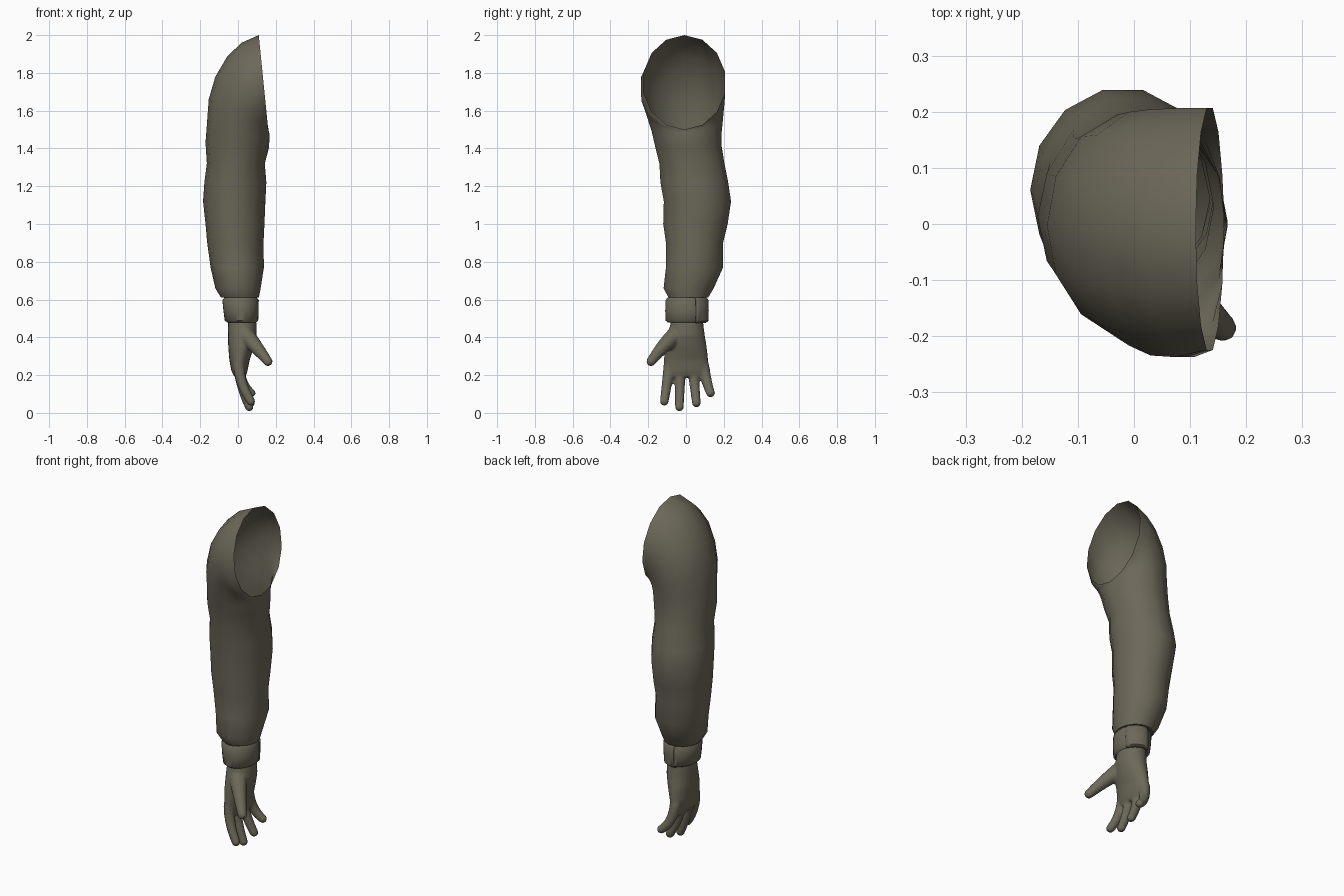
import bpy, bmesh, math
from mathutils import Vector

cube = bpy.data.objects.get("Cube")
if cube:
    bpy.data.objects.remove(cube, do_unlink=True)

olive = bpy.data.materials.new("olive_grey")
olive.use_nodes = True
colour = (0.15, 0.14, 0.10, 1)
olive.diffuse_color = colour
bsdf = olive.node_tree.nodes["Principled BSDF"]
bsdf.inputs["Base Color"].default_value = colour
bsdf.inputs["Roughness"].default_value = 0.8


def finish(name, bm, angle=50):
    """Turn a bmesh into a smooth-shaded object."""
    mesh = bpy.data.meshes.new(name)
    bm.to_mesh(mesh)
    bm.free()
    mesh.materials.append(olive)
    obj = bpy.data.objects.new(name, mesh)
    bpy.context.collection.objects.link(obj)
    bpy.ops.object.select_all(action="DESELECT")
    obj.select_set(True)
    bpy.context.view_layer.objects.active = obj
    bpy.ops.object.shade_smooth_by_angle(angle=math.radians(angle))
    return obj


def loft(bm, rings, sides, caps=False, start=0, end=360):
    """Skin ellipses given as (outer x, outer z, inner x, inner z, y min, y max)."""
    whole = end - start == 360
    count = sides if whole else sides + 1
    loops = []
    for xo, zo, xi, zi, y0, y1 in rings:
        loop = []
        for i in range(count):
            a = math.radians(start + (end - start) * i / sides)
            s, c = math.sin(a), (1 + math.cos(a)) / 2
            loop.append(bm.verts.new((xo + (xi - xo) * c,
                                      (y0 + y1) / 2 + s * (y1 - y0) / 2,
                                      zo + (zi - zo) * c)))
        loops.append(loop)
    for low, high in zip(loops, loops[1:]):
        for i in range(sides):
            j = (i + 1) % count
            bm.faces.new((low[i], low[j], high[j], high[i]))
    if caps:
        bm.faces.new(loops[0][::-1])
        bm.faces.new(loops[-1])


def level(z, x0, x1, y0, y1):
    return (x0, z, x1, z, y0, y1)


# Sleeve: level rings up to the upper arm, then rings fanning to the armhole
sleeve = [level(*r) for r in (
    (.615, -.06, .09, -.07, .09),
    (.61, -.09, .11, -.095, .12),
    (.66, -.12, .12, -.122, .15),
    (.77, -.145, .137, -.11, .2),
    (.9, -.163, .135, -.11, .2),
    (1, -.172, .14, -.125, .225),
    (1.12, -.185, .145, -.122, .243),
    (1.22, -.178, .15, -.14, .228),
    (1.32, -.165, .142, -.145, .208))]
sleeve += [
    (-.172, 1.43, .163, 1.4, -.168, .192),
    (-.163, 1.55, .167, 1.45, -.186, .194),
    (-.155, 1.66, .167, 1.475, -.205, .2),
    (-.12, 1.78, .165, 1.485, -.222, .205),
    (-.055, 1.89, .163, 1.492, -.24, .21),
    (.02, 1.96, .162, 1.496, -.243, .212),
    (.11, 2, .16, 1.5, -.23, .212)]
bm = bmesh.new()
loft(bm, sleeve, 14)
finish("sleeve", bm, 60)

# Wrist cuff with rounded rims, and its overlapping tab
bm = bmesh.new()
cuff = [level(*r) for r in (
    (.5, -.045, .085, -.08, .085),
    (.478, -.055, .095, -.095, .1),
    (.488, -.07, .107, -.108, .113),
    (.54, -.077, .109, -.11, .115),
    (.597, -.083, .11, -.108, .113),
    (.61, -.073, .1, -.098, .103),
    (.6, -.05, .08, -.08, .085))]
loft(bm, cuff, 32)
finish("wrist_cuff", bm)
bm = bmesh.new()
tab = [level(z, x0 - .003, x1 + .003, y0 - .003, y1 + .003)
       for _, z, x1, _, y0, y1 in cuff[1:6] for x0 in (-.078,)]
loft(bm, tab, 8, start=26, end=100)
tab_obj = finish("cuff_tab", bm)
thick = tab_obj.modifiers.new("thickness", "SOLIDIFY")
thick.thickness = 0.005
thick.offset = 0

# Hand: a lofted palm plus tapering digits, fused into one skin
bm = bmesh.new()
palm = [level(*r) for r in (
    (.54, -.05, .09, -.075, .085),
    (.47, -.053, .098, -.083, .092),
    (.41, -.053, .1, -.1, .1),
    (.35, -.052, .085, -.112, .11),
    (.28, -.046, .062, -.118, .118),
    (.22, -.035, .05, -.118, .122),
    (.19, -.018, .04, -.105, .115))]
loft(bm, palm, 20, caps=True)


def digit(base, mid, tip, r0, r1, steps=22):
    """Overlapping spheres along a bent path."""
    base, mid, tip = Vector(base), Vector(mid), Vector(tip)
    for i in range(steps + 1):
        t = i / steps
        p = base * (1 - t) ** 2 + mid * 2 * t * (1 - t) + tip * t * t
        ball = bmesh.ops.create_icosphere(bm, subdivisions=2,
                                          radius=r0 + (r1 - r0) * t)
        bmesh.ops.translate(bm, verts=ball["verts"], vec=p)


for y_base, y_tip, z_tip, x_tip in ((-.088, -.115, .061, .068),
                                    (-.03, -.035, .031, .06),
                                    (.035, .055, .052, .066),
                                    (.092, .13, .105, .07)):
    digit((.005, y_base, .25), (.01, (y_base + y_tip) / 2, .15),
          (x_tip, y_tip, z_tip), .032, .024)
digit((.04, -.055, .41), (.09, -.12, .36), (.158, -.185, .272), .05, .026)
hand = finish("hand", bm, 180)
fuse = hand.modifiers.new("fuse", "REMESH")
fuse.mode = "VOXEL"
fuse.voxel_size = 0.007
fuse.use_smooth_shade = True
soften = hand.modifiers.new("soften", "SMOOTH")
soften.factor = 0.5
soften.iterations = 5
